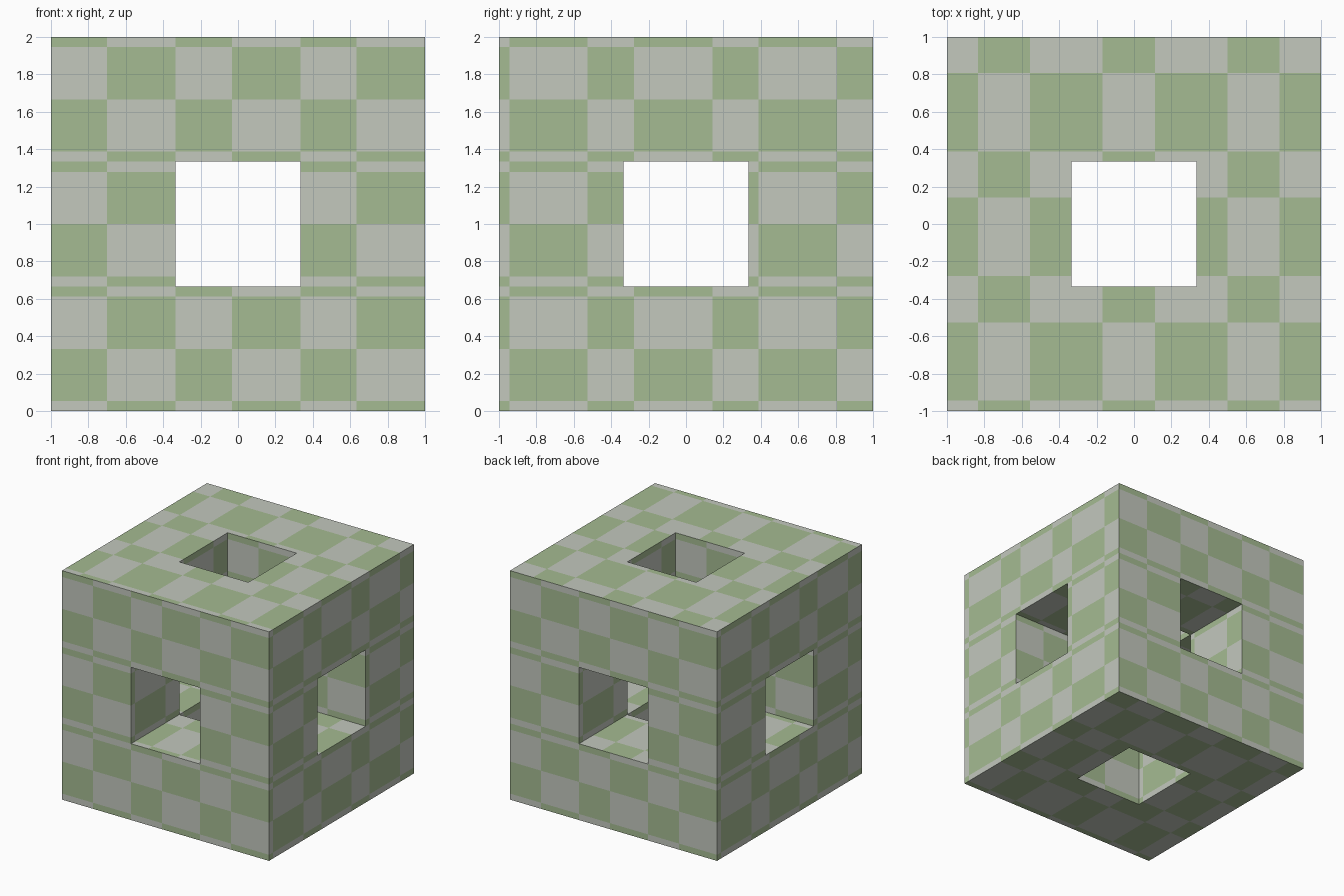
import bpy, bmesh
from mathutils import Vector

if "Cube" in bpy.data.objects:
    bpy.data.objects.remove(bpy.data.objects["Cube"])

S = 2 / 3  # edge of one block in the 3 x 3 x 3 stack


def material(name, rgb):
    m = bpy.data.materials.new(name)
    m.diffuse_color = (*rgb, 1)
    m.use_nodes = True
    m.node_tree.nodes["Principled BSDF"].inputs["Base Color"].default_value = m.diffuse_color
    return m


# Check pattern of one block, per side:
# outward normal, right, up, cuts along right, cuts along up, parity of green
SIDE_Z = [0.053, 0.333, 0.612]
FRONT = ([0.30], SIDE_Z, 1)
RIGHT = ([0.055, 0.474], SIDE_Z, 0)
SIDES = [
    ((0, -1, 0), (1, 0, 0), (0, 0, 1), *FRONT),
    ((0, 1, 0), (-1, 0, 0), (0, 0, 1), *FRONT),
    ((1, 0, 0), (0, 1, 0), (0, 0, 1), *RIGHT),
    ((-1, 0, 0), (0, -1, 0), (0, 0, 1), *RIGHT),
    ((0, 0, 1), (1, 0, 0), (0, 1, 0), [0.166, 0.445], [0.055, 0.474], 1),
    ((0, 0, -1), (1, 0, 0), (0, -1, 0), [0.16, 0.438], [0.193, 0.612], 0),
]


def solid(c):
    # Blocks with two or more middle coordinates are removed (the three tunnels)
    return all(abs(k) <= 1 for k in c) and sum(k == 0 for k in c) < 2


bm = bmesh.new()
R = (-1, 0, 1)
for cell in [(x, y, z) for x in R for y in R for z in R]:
    if not solid(cell):
        continue
    centre = Vector(cell) * S + Vector((0, 0, 1))
    for n, r, u, cu, cv, parity in SIDES:
        if solid([a + b for a, b in zip(cell, n)]):
            continue
        n, r, u = Vector(n), Vector(r), Vector(u)
        corner = centre + (n - r - u) * (S / 2)
        us, vs = [0, *cu, S], [0, *cv, S]
        for i in range(len(us) - 1):
            for j in range(len(vs) - 1):
                quad = [(us[i], vs[j]), (us[i + 1], vs[j]),
                        (us[i + 1], vs[j + 1]), (us[i], vs[j + 1])]
                f = bm.faces.new([bm.verts.new(corner + r * a + u * b) for a, b in quad])
                f.material_index = 1 if (i + j) % 2 == parity else 0

bmesh.ops.remove_doubles(bm, verts=bm.verts, dist=1e-4)

# Pierced cube
mesh = bpy.data.meshes.new("pierced_cube")
bm.to_mesh(mesh)
bm.free()
mesh.materials.append(material("pale_grey", (0.546, 0.578, 0.515)))
mesh.materials.append(material("soft_green", (0.376, 0.497, 0.287)))
bpy.context.collection.objects.link(bpy.data.objects.new("pierced_cube", mesh))
